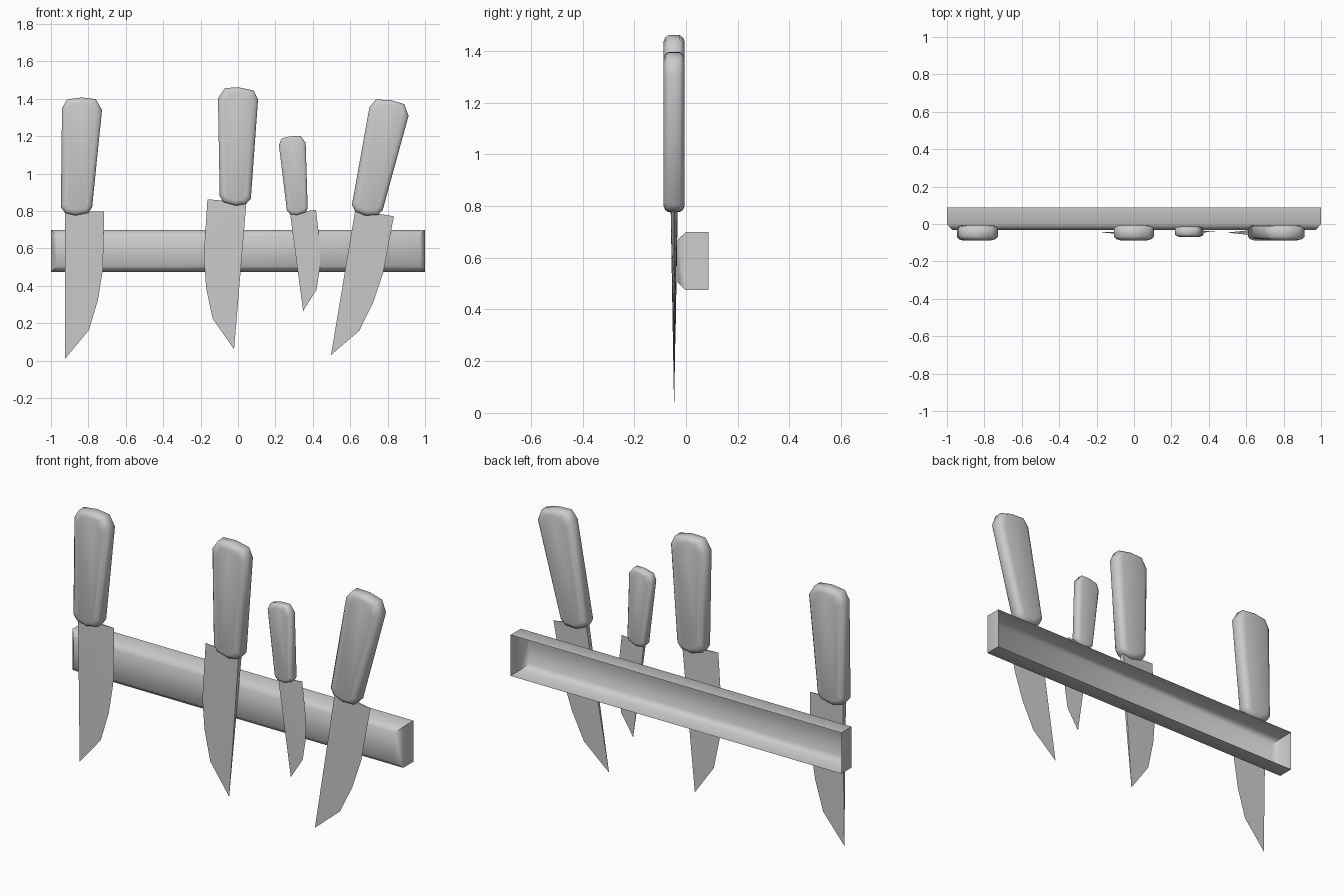
import bpy
from math import radians, sin, cos

if "Cube" in bpy.data.objects:
    bpy.data.objects.remove(bpy.data.objects["Cube"])

# Knife profile in the x-z plane, tip at the origin, spine along x = 0
EDGE = [(0.128, 0.153), (0.176, 0.313), (0.203, 0.48), (0.209, 0.787)]
HANDLE = [(-0.022, 0.81), (0.0, 0.78), (0.055, 0.766), (0.125, 0.78), (0.145, 0.81),
          (0.198, 1.33), (0.165, 1.388), (0.09, 1.397), (0.011, 1.387), (-0.016, 1.34)]


def make(name, verts, faces, angle):
    mesh = bpy.data.meshes.new(name)
    mesh.from_pydata(verts, [], faces)
    ob = bpy.data.objects.new(name, mesh)
    bpy.context.collection.objects.link(ob)
    bpy.ops.object.select_all(action='DESELECT')
    ob.select_set(True)
    bpy.context.view_layer.objects.active = ob
    bpy.ops.object.mode_set(mode='EDIT')
    bpy.ops.mesh.select_all(action='SELECT')
    bpy.ops.mesh.normals_make_consistent(inside=False)
    bpy.ops.object.mode_set(mode='OBJECT')
    bpy.ops.object.shade_smooth_by_angle(angle=radians(angle))
    return ob


def bridge(n, rings):
    return [(r * n + i, r * n + (i + 1) % n, (r + 1) * n + (i + 1) % n, (r + 1) * n + i)
            for r in range(rings - 1) for i in range(n)]


def knife(name, tip, y, tilt, size=1.0, side=1):
    s, c = sin(radians(tilt)), cos(radians(tilt))

    def place(v):
        x, d, z = side * v[0] * size, v[1] * size, v[2] * size
        return (tip[0] + x * c + z * s, y + d, tip[1] - x * s + z * c)

    # Wedge blade: thick at the spine, thin at the edge and tip
    verts = [(0, -0.0135, 0.787), (0, 0.0135, 0.787), (0, 0, 0)]
    verts += [(x, 0, z) for x, z in EDGE]
    faces = [(0, 1, 2), (0, 6, 1)]
    for i in range(2, 6):
        faces += [(0, i, i + 1), (1, i + 1, i)]
    make(name + "_blade", [place(v) for v in verts], faces, 30)

    # Rounded, tapering handle built from stacked outlines
    rings = [(-0.041, 0.68, 0.92), (-0.035, 0.88, 0.97), (-0.022, 1, 1),
             (0.022, 1, 1), (0.035, 0.88, 0.97), (0.041, 0.68, 0.92)]
    verts = []
    for d, sx, sz in rings:
        for x, z in HANDLE:
            mid = 0.062 + (z - 0.8) * 0.05
            verts.append((mid + (x - mid) * sx, d, 1.08 + (z - 1.08) * sz))
    n = len(HANDLE)
    faces = bridge(n, len(rings))
    faces += [tuple(range(n)), tuple(range(n * (len(rings) - 1), n * len(rings)))]
    make(name + "_handle", [place(v) for v in verts], faces, 60)


# Wall bar: chamfered front, open back
verts = []
for y, inset in [(0.087, 0), (-0.002, 0), (-0.033, 0.03)]:
    x, z0, z1 = 1 - inset, 0.475 + inset, 0.699 - inset
    verts += [(-x, y, z0), (x, y, z0), (x, y, z1), (-x, y, z1)]
make("wall_bar", verts, bridge(4, 3) + [(8, 9, 10, 11)], 60)

# Four knives on the bar
knife("left_knife", (-0.925, 0.01), -0.046, 0)
knife("middle_knife", (-0.021, 0.061), -0.046, 4.8, side=-1)
knife("small_knife", (0.348, 0.265), -0.041, -7.6, size=0.67)
knife("right_knife", (0.497, 0.03), -0.046, 9.5)
